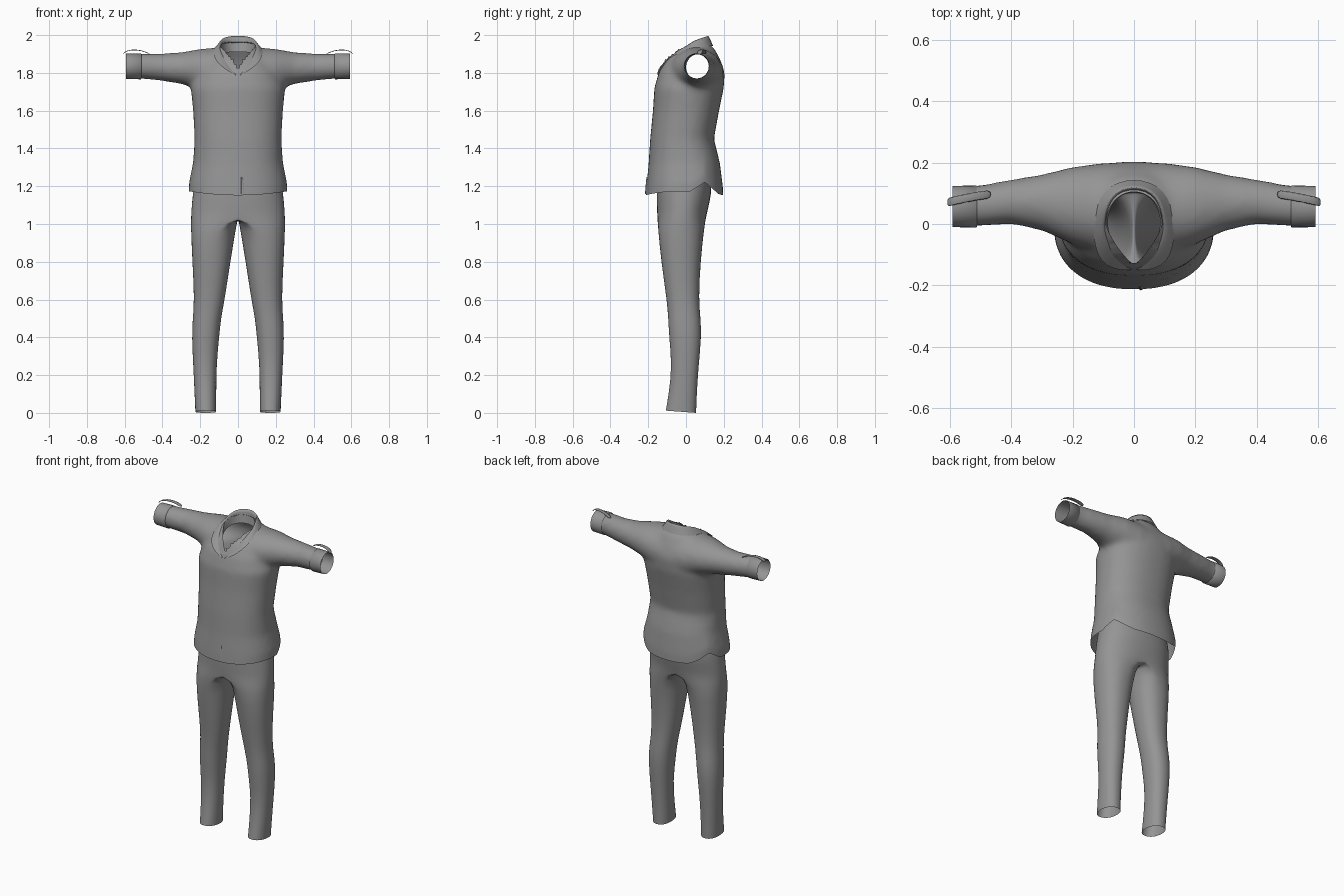
import bpy, bmesh, math
from mathutils import Vector
from mathutils.bvhtree import BVHTree

if "Cube" in bpy.data.objects:
    bpy.data.objects.remove(bpy.data.objects["Cube"])

cloth = bpy.data.materials.new("grey cloth")
cloth.diffuse_color = (0.3, 0.3, 0.3, 1)
cloth.use_nodes = True
cloth.node_tree.nodes["Principled BSDF"].inputs["Base Color"].default_value = cloth.diffuse_color


def make(name, bm, mods=()):
    me = bpy.data.meshes.new(name)
    bm.to_mesh(me)
    bm.free()
    me.materials.append(cloth)
    ob = bpy.data.objects.new(name, me)
    bpy.context.collection.objects.link(ob)
    for kind, props in mods:
        m = ob.modifiers.new(kind.lower(), kind)
        for k, v in props.items():
            setattr(m, k, v)
    for p in me.polygons:
        p.use_smooth = True
    return ob


def loft(bm, rings, closed=True, caps=False):
    rows = [[bm.verts.new(p) for p in r] for r in rings]
    n = len(rows[0])
    for a, b in zip(rows, rows[1:]):
        for i in range(n if closed else n - 1):
            j = (i + 1) % n
            bm.faces.new((a[i], a[j], b[j], b[i]))
    if caps:
        bm.faces.new(rows[0][::-1])
        bm.faces.new(rows[-1])
    bmesh.ops.recalc_face_normals(bm, faces=bm.faces[:])


def power(v, e):
    return math.copysign(abs(v) ** e, v)


def angles(n):
    return [2 * math.pi * i / n for i in range(n)]


# Trousers: one leg that opens into half of the hips, then mirrored
# (z, inner x, outer x, front y, back y)
LEG = [(1.30, 0, .215, -.145, .12), (1.20, 0, .235, -.155, .14),
       (1.12, 0, .245, -.157, .127), (1.04, 0, .25, -.152, .107),
       (.98, .01, .25, -.149, .097), (.8, .04, .242, -.132, .077),
       (.6, .07, .231, -.102, .067), (.5, .09, .24, -.094, .078),
       (.4, .10, .245, -.09, .082), (.25, .114, .237, -.074, .067),
       (.1, .115, .23, -.092, .057), (0, .115, .226, -.107, .054)]
rings = []
for z, xi, xo, yf, yb in LEG:
    ring = []
    for a in angles(28):
        c, s = power(math.cos(a), .9), power(math.sin(a), .9)
        y = (yf + yb) / 2 + (yb - yf) / 2 * s
        if xi == 0:
            x = xo * max(c, 0)
            x = 0 if x < 1e-4 else x
        else:
            x = (xi + xo) / 2 + (xo - xi) / 2 * c
        # the hem dips slightly towards the back
        ring.append((x, y, z + (.012 * (1 - s) / 2 if z == 0 else 0)))
    rings.append(ring)
bm = bmesh.new()
loft(bm, rings)
seam = [f for f in bm.faces if all(v.co.x < 1e-4 for v in f.verts)]
bmesh.ops.delete(bm, geom=seam, context='FACES')
make("trousers", bm, [("MIRROR", {"merge_threshold": .0005}),
                      ("SUBSURF", {"levels": 1, "render_levels": 1})])

# Shirt: torso and sleeve volumes fused into one skin
# (z, half width, front y, back y)
TORSO = [(1.06, .265, -.22, .2), (1.2, .26, -.21, .195), (1.32, .238, -.198, .18),
         (1.45, .23, -.19, .148), (1.6, .238, -.175, .175), (1.72, .25, -.168, .2),
         (1.8, .22, -.145, .206), (1.87, .17, -.108, .182), (1.93, .12, -.05, .15),
         (1.965, .07, 0, .11)]
# (x, centre y, y radius, centre z, z radius)
SLEEVE = [(.1, .05, .15, 1.80, .135), (.2, .06, .127, 1.82, .107),
          (.3, .07, .092, 1.825, .084), (.4, .073, .073, 1.83, .073),
          (.5, .06, .067, 1.835, .067), (.65, .054, .065, 1.835, .066)]
bm = bmesh.new()
loft(bm, [[(w * power(math.cos(a), .88),
            (f + b) / 2 + (b - f) / 2 * power(math.sin(a), .88), z)
           for a in angles(40)] for z, w, f, b in TORSO], caps=True)
sections = [(-s[0],) + s[1:] for s in SLEEVE[::-1]] + SLEEVE
loft(bm, [[(x, yc + ry * math.cos(a), zc + rz * math.sin(a)) for a in angles(32)]
          for x, yc, ry, zc, rz in sections], caps=True)
blank = make("shirt_blank", bm, [("REMESH", {"mode": 'VOXEL', "voxel_size": .015}),
                                 ("SMOOTH", {"factor": .5, "iterations": 10})])
fused = bpy.data.meshes.new_from_object(
    blank.evaluated_get(bpy.context.evaluated_depsgraph_get()))
bpy.data.objects.remove(blank)
bm = bmesh.new()
bm.from_mesh(fused)

# Open the hem and both cuffs
for co, no in [((0, 0, 1.152), (0, 0, -1)), ((.588, 0, 0), (1, 0, 0)),
               ((-.588, 0, 0), (-1, 0, 0))]:
    bmesh.ops.bisect_plane(bm, geom=bm.verts[:] + bm.edges[:] + bm.faces[:],
                           plane_co=co, plane_no=no, clear_outer=True)


# Open the neck along a pointed outline
def neck_radius(x, y):
    a = math.atan2(y, x)
    p, d = (2, .105) if y > 0 else (1.25, .132)
    return ((abs(math.cos(a)) / .092) ** p + (abs(math.sin(a)) / d) ** p) ** (-1 / p)


hole = []
for f in bm.faces:
    c = f.calc_center_median()
    if c.z > 1.78 and math.hypot(c.x, c.y) < neck_radius(c.x, c.y):
        hole.append(f)
bmesh.ops.delete(bm, geom=hole, context='FACES')
for v in bm.verts:
    if v.is_boundary and v.co.z > 1.76 and abs(v.co.x) < .2:
        k = neck_radius(v.co.x, v.co.y) / max(math.hypot(v.co.x, v.co.y), .01)
        v.co.x *= k
        v.co.y *= k

# Raise the hem into a notch at each side
for v in bm.verts:
    if v.co.z < 1.4:
        d = v.co.y - .1
        notch = .07 * max(0, 1 - abs(d) / (.08 if d > 0 else .11))
        side = .02 * min(1, abs(v.co.x) / .25) ** 2
        v.co.z += max(notch, side) * (1.4 - v.co.z) / .25
surface = BVHTree.FromBMesh(bm)
make("shirt", bm)

# Collar: inner stand, fold line and outer leaf
STAND = [(.004, -.137, 1.785), (.06, -.085, 1.85), (.097, 0, 1.9),
         (.065, .088, 1.91), (0, .11, 1.91)]
FOLD = [(.006, -.145, 1.79), (.077, -.075, 1.905), (.103, 0, 1.963),
        (.08, .1, 1.992), (0, .128, 2.003)]
LEAF = [(.012, -.155, 1.785), (.12, -.14, 1.85), (.14, 0, 1.93),
        (.105, .12, 1.94), (0, .155, 1.945)]
bm = bmesh.new()
loft(bm, [h + [(-x, y, z) for x, y, z in h[-2::-1]] for h in (STAND, FOLD, LEAF)],
     closed=False)
crease = bm.edges.layers.float.new("crease_edge")
for e in bm.edges:
    if all(v.co.z > 1.96 for v in e.verts):
        e[crease] = .7
make("collar", bm, [("SUBSURF", {"levels": 2, "render_levels": 2})])

# Turned cuffs and the loose straps above them
for side, s in (("left", 1), ("right", -1)):
    bm = bmesh.new()
    loft(bm, [[(s * x, .057 + r * math.cos(a), 1.835 + r * math.sin(a))
               for a in angles(28)]
              for x, r in ((.512, .064), (.515, .069), (.592, .067))])
    make(side + "_cuff", bm)
    path = [(.465, .097, 1.898), (.49, .095, 1.912), (.53, .088, 1.922),
            (.57, .08, 1.922), (.6, .073, 1.912), (.61, .07, 1.897)]
    bm = bmesh.new()
    loft(bm, [[(s * x, y - .015, z), (s * x, y + .015, z)] for x, y, z in path],
         closed=False)
    make(side + "_sleeve_strap", bm,
         [("SOLIDIFY", {"thickness": .004, "offset": 0}),
          ("SUBSURF", {"levels": 1, "render_levels": 1})])

# Placket edge at the bottom of the shirt front
rows = []
for i in range(6):
    z = 1.16 + .018 * i
    row = []
    for x, lift in ((.017, 0), (.02, .005), (.034 - .002 * i, 0)):
        hit = surface.ray_cast(Vector((x, -1, z)), Vector((0, 1, 0)))[0]
        row.append((x, (hit.y if hit else -.205) - lift, z))
    rows.append(row)
bm = bmesh.new()
loft(bm, rows, closed=False)
make("placket_edge", bm)
